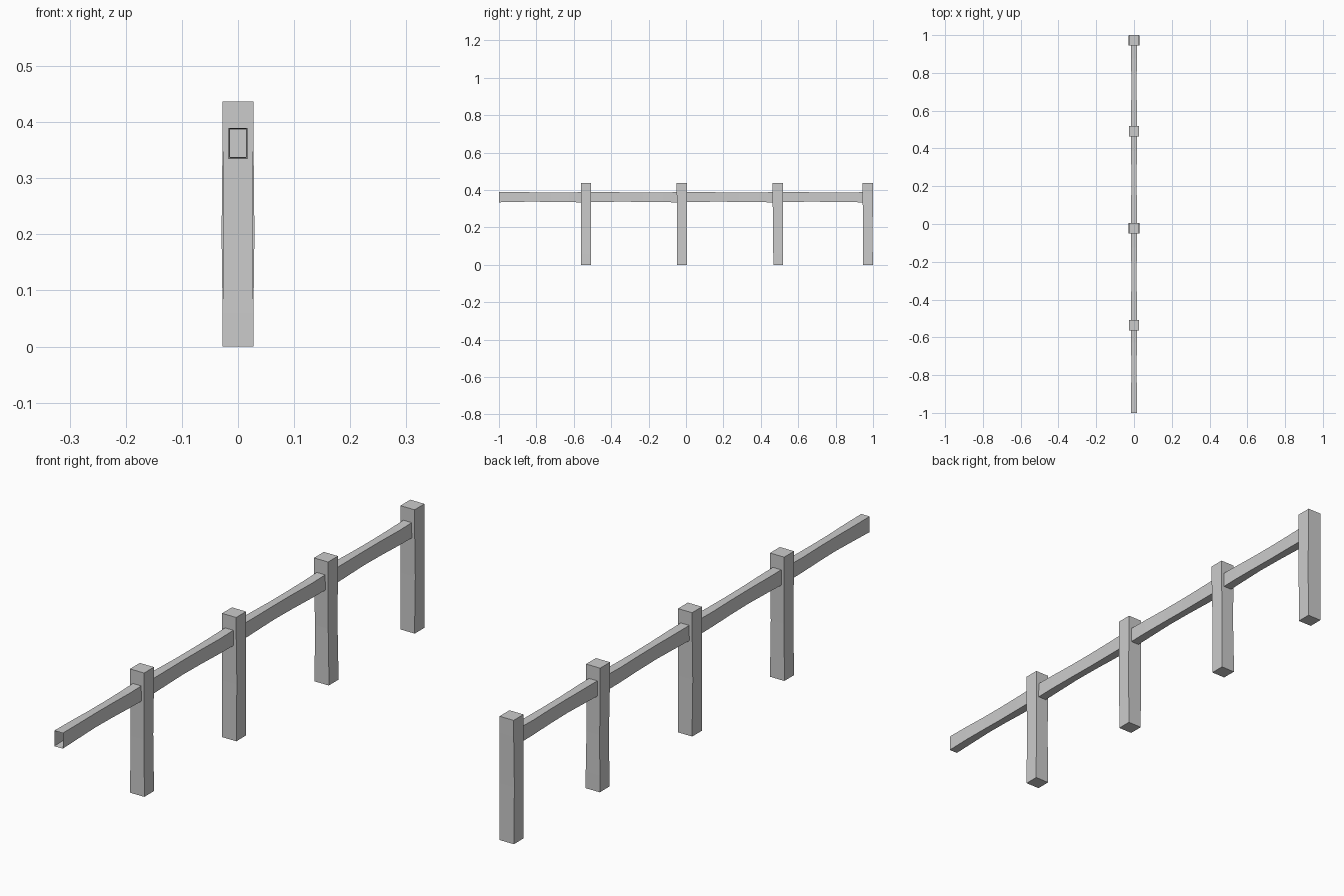
import bpy, bmesh

if "Cube" in bpy.data.objects:
    bpy.data.objects.remove(bpy.data.objects["Cube"])


def loft(name, rings, caps):
    """Bridge consecutive four-point rings into a flat-shaded beam."""
    bm = bmesh.new()
    rows = [[bm.verts.new(p) for p in ring] for ring in rings]
    for a, b in zip(rows, rows[1:]):
        for i in range(4):
            j = (i + 1) % 4
            bm.faces.new((a[i], a[j], b[j], b[i]))
    if caps:
        bm.faces.new(rows[0][::-1])
        bm.faces.new(rows[-1])
    bmesh.ops.recalc_face_normals(bm, faces=bm.faces)
    mesh = bpy.data.meshes.new(name)
    bm.to_mesh(mesh)
    bm.free()
    obj = bpy.data.objects.new(name, mesh)
    bpy.context.collection.objects.link(obj)
    return obj


CORNERS = ((-1, -1), (1, -1), (1, 1), (-1, 1))

# Square posts, slightly uneven along their height: (z, half x, half y, y shift)
posts = {-0.535: (1, 0.000), -0.022: (-1, 0.000), 0.490: (1, 0.003), 0.972: (-1, 0.000)}
for n, (y, (s, lean)) in enumerate(posts.items(), 1):
    profile = ((0, .0275, .0265, lean), (.06, .0275, .0265, lean),
               (.20, .0275 - s * .0018, .026, lean * .6),
               (.38, .0275, .0275, 0), (.437, .0275, .0275, 0))
    loft(f"post_{n}", [[(cx * hx, y + dy + cy * hy, z) for cx, cy in CORNERS]
                       for z, hx, hy, dy in profile], True)

# Hand-hewn rails between posts, open at the ends: (position, half x, half z, z shift)
wobble = ((0, .0165, .0275, 0), (.2, .0160, .0260, .001), (.4, .0140, .0250, .001),
          (.6, .0140, .0255, 0), (.8, .0160, .0260, -.001), (1, .0165, .0275, 0))
stops = [-1.0] + list(posts)
for n, (y0, y1) in enumerate(zip(stops, stops[1:]), 1):
    loft(f"rail_{n}", [[(cx * hx, y0 + (y1 - y0) * t, .362 + dz + cz * hz)
                        for cx, cz in CORNERS] for t, hx, hz, dz in wobble], False)
